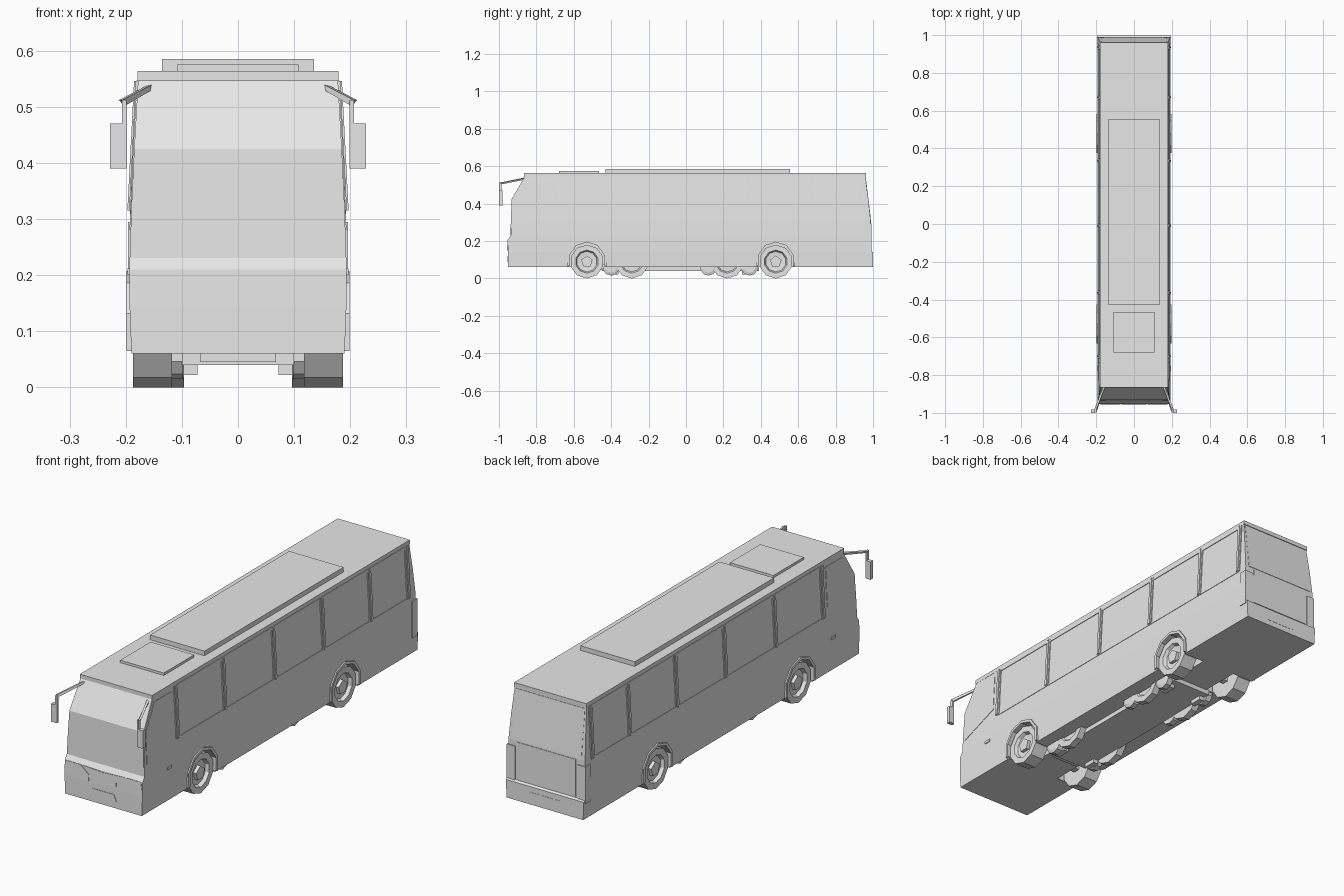
import bpy, bmesh, math
from mathutils import Vector

cube = bpy.data.objects.get("Cube")
if cube:
    bpy.data.objects.remove(cube, do_unlink=True)

grey = bpy.data.materials.new("plain_grey")
grey.use_nodes = True
grey.diffuse_color = (0.8, 0.8, 0.8, 1)
grey.node_tree.nodes["Principled BSDF"].inputs["Base Color"].default_value = (0.8, 0.8, 0.8, 1)


def finish(name, bm, mirror=False):
    bmesh.ops.recalc_face_normals(bm, faces=bm.faces)
    mesh = bpy.data.meshes.new(name)
    bm.to_mesh(mesh)
    bm.free()
    mesh.materials.append(grey)
    obj = bpy.data.objects.new(name, mesh)
    bpy.context.collection.objects.link(obj)
    if mirror:
        mod = obj.modifiers.new("mirror", 'MIRROR')
        mod.use_mirror_merge = False
    return obj


def prism(name, points, push, mirror=False):
    """Extrude a polygon of 3D points along the push vector."""
    bm = bmesh.new()
    push = Vector(push)
    a = [bm.verts.new(p) for p in points]
    b = [bm.verts.new(Vector(p) + push) for p in points]
    bm.faces.new(a)
    bm.faces.new(b[::-1])
    for i in range(len(a)):
        j = (i + 1) % len(a)
        bm.faces.new((a[i], b[i], b[j], a[j]))
    return finish(name, bm, mirror)


def box(name, xs, ys, zs, mirror=False):
    (x0, x1), (y0, y1), (z0, z1) = xs, ys, zs
    pts = [(x0, y0, z0), (x1, y0, z0), (x1, y1, z0), (x0, y1, z0)]
    return prism(name, pts, (0, 0, z1 - z0), mirror)


def loft(name, rings):
    """Skin a stack of closed rings and cap both ends."""
    bm = bmesh.new()
    rows = [[bm.verts.new(p) for p in r] for r in rings]
    n = len(rows[0])
    for lo, hi in zip(rows, rows[1:]):
        for i in range(n):
            bm.faces.new((lo[i], lo[(i + 1) % n], hi[(i + 1) % n], hi[i]))
    bm.faces.new(rows[0][::-1])
    bm.faces.new(rows[-1])
    return finish(name, bm, n == SIDES)


SIDES = 10


def circle(x, r, y, z, sides=SIDES):
    return [(x, y + r * math.cos(a), z + r * math.sin(a))
            for a in (math.pi / 2 + i * math.tau / sides for i in range(sides))]


def lathe(name, profile, y, z):
    return loft(name, [circle(x, r, y, z) for x, r in profile])


# Body shell: z, half width, front y, back y
LEVELS = [(0.06, 0.19, -0.953, 1.0), (0.14, 0.193, -0.953, 1.0),
          (0.145, 0.193, -0.953, 0.988), (0.21, 0.193, -0.951, 0.988),
          (0.23, 0.193, -0.937, 0.988), (0.32, 0.19, -0.934, 0.986),
          (0.425, 0.185, -0.93, 0.975), (0.55, 0.178, -0.857, 0.958)]


def at(z, k):
    for a, b in zip(LEVELS, LEVELS[1:]):
        if z <= b[0]:
            return a[k] + (b[k] - a[k]) * (z - a[0]) / (b[0] - a[0])
    return LEVELS[-1][k]


body = loft("body", [[(-w, f, z), (w, f, z), (w, b, z), (-w, b, z)] for z, w, f, b in LEVELS])

# Wheel wells cut through the lower sides
AXLES = (-0.53, 0.48)
for y in AXLES:
    for s in (-1, 1):
        cutter = prism("wheel_well_cutter", circle(s * 0.085, 0.1, y, 0.095), (s * 0.2, 0, 0))
        cutter.hide_render = True
        mod = body.modifiers.new("well", 'BOOLEAN')
        mod.operation = 'DIFFERENCE'
        mod.object = cutter
        mod.solver = 'EXACT'
        bpy.context.view_layer.objects.active = body
        bpy.ops.object.modifier_apply(modifier=mod.name)
        bpy.data.objects.remove(cutter, do_unlink=True)

# Roof and hatches
box("roof", (-0.179, 0.179), (-0.865, 0.962), (0.546, 0.564))
box("roof_unit", (-0.135, 0.135), (-0.43, 0.555), (0.56, 0.585))
box("roof_hatch", (-0.108, 0.108), (-0.68, -0.465), (0.56, 0.575))


# Plates on the nose, tail and flanks
def nose_plate(name, pts, mirror=False, t=0.003):
    return prism(name, [(x, at(z, 2) + 0.001, z) for x, z in pts], (0, -t, 0), mirror)


def tail_plate(name, pts, mirror=False, t=0.003):
    return prism(name, [(x, at(z, 3) - 0.001, z) for x, z in pts], (0, t, 0), mirror)


def side_plate(name, pts, t=0.003):
    return prism(name, [(at(z, 1) - 0.001, y, z) for y, z in pts], (t, 0, 0), True)


def rect(a, b, c, d):
    return [(a, c), (b, c), (b, d), (a, d)]


nose_plate("windscreen_lower", [(-0.188, 0.27), (-0.117, 0.232), (0.117, 0.232), (0.188, 0.27),
                                (0.184, 0.425), (-0.184, 0.425)])
nose_plate("windscreen_upper", [(-0.184, 0.425), (0.184, 0.425), (0.176, 0.545), (-0.176, 0.545)])
nose_plate("headlight", [(0.185, 0.21), (0.113, 0.21), (0.072, 0.175),
                         (0.072, 0.147), (0.148, 0.147), (0.19, 0.178)], True)
nose_plate("grille", [(-0.105, 0.21), (0, 0.203), (0.105, 0.21), (0.064, 0.175),
                      (0.064, 0.157), (0, 0.152), (-0.064, 0.157), (-0.064, 0.175)])
nose_plate("front_plate", [(-0.053, 0.12), (0.053, 0.12), (0.066, 0.088), (-0.066, 0.088)])
tail_plate("rear_window", rect(-0.172, 0.172, 0.325, 0.54))
tail_plate("engine_cover", rect(-0.145, 0.145, 0.15, 0.315))
tail_plate("rear_plate", rect(-0.075, 0.075, 0.085, 0.115), t=0.002)
box("rear_light", (0.155, 0.196), (0.955, 0.991), (0.13, 0.295), True)

# Side glazing: cab window, window rails and pillars
side_plate("cab_window", [(-0.92, 0.28), (-0.92, 0.42), (-0.85, 0.53), (-0.73, 0.53), (-0.73, 0.355)])
for y in (-0.7, -0.365, -0.01, 0.335, 0.67, 0.935):
    side_plate("window_pillar", rect(y - 0.012, y + 0.012, 0.315, 0.546), 0.005)
    side_plate("pillar_rib", rect(y - 0.004, y + 0.004, 0.315, 0.546), 0.008)
side_plate("window_top_rail", rect(-0.7, 0.94, 0.534, 0.547), 0.004)
side_plate("window_sill", rect(-0.7, 0.94, 0.31, 0.318), 0.003)
side_plate("door_handle", rect(-0.78, -0.75, 0.2, 0.212), 0.005)

# Wheels with dished rims, five-sided hubs and arch flares
WHEEL = [(0.118, 0.04), (0.118, 0.09), (0.187, 0.09), (0.187, 0.062),
         (0.172, 0.055), (0.17, 0.035)]
for y in AXLES:
    lathe("wheel", WHEEL, y, 0.09)
    hub = circle(0.168, 0.032, y, 0.09, 5)
    prism("hub", hub, (0.017, 0, 0), True)
    angles = [math.radians(-18 + 36 * i) for i in range(7)]
    arc = [(r, a) for r, order in ((0.109, angles), (0.096, angles[::-1])) for a in order]
    prism("arch_flare", [(0.183, y + r * math.cos(a), 0.098 + r * math.sin(a)) for r, a in arc],
          (0.016, 0, 0), True)
    box("axle", (-0.12, 0.12), (y - 0.015, y + 0.015), (0.07, 0.1))

# Running gear tucked under the floor
INNER = [(0.096, 0.05), (0.096, 0.09), (0.128, 0.09), (0.128, 0.062), (0.12, 0.055)]
for y in (-0.29, 0.22):
    lathe("inner_wheel", INNER, y, 0.09)
for y in (-0.4, 0.12, 0.34):
    lathe("roller", [(0.098, 0.045), (0.125, 0.045), (0.13, 0.03)], y, 0.06)
box("belly", (-0.1, 0.1), (-0.45, 0.39), (0.04, 0.065))
box("belly_front", (-0.068, 0.068), (-0.47, -0.44), (0.045, 0.065))
box("mount", (0.072, 0.097), (-0.42, -0.36), (0.022, 0.065), True)
box("rear_mount", (0.072, 0.097), (0.3, 0.36), (0.022, 0.065), True)

# Mirrors on bent arms
box("mirror", (0.206, 0.228), (-1.0, -0.982), (0.39, 0.47), True)
box("mirror_stem", (0.199, 0.207), (-0.999, -0.986), (0.39, 0.512), True)
prism("mirror_arm", [(0.15, -0.855, 0.532), (0.15, -0.855, 0.541),
                     (0.206, -0.998, 0.512), (0.199, -0.998, 0.503)], (0.006, 0.012, 0), True)
